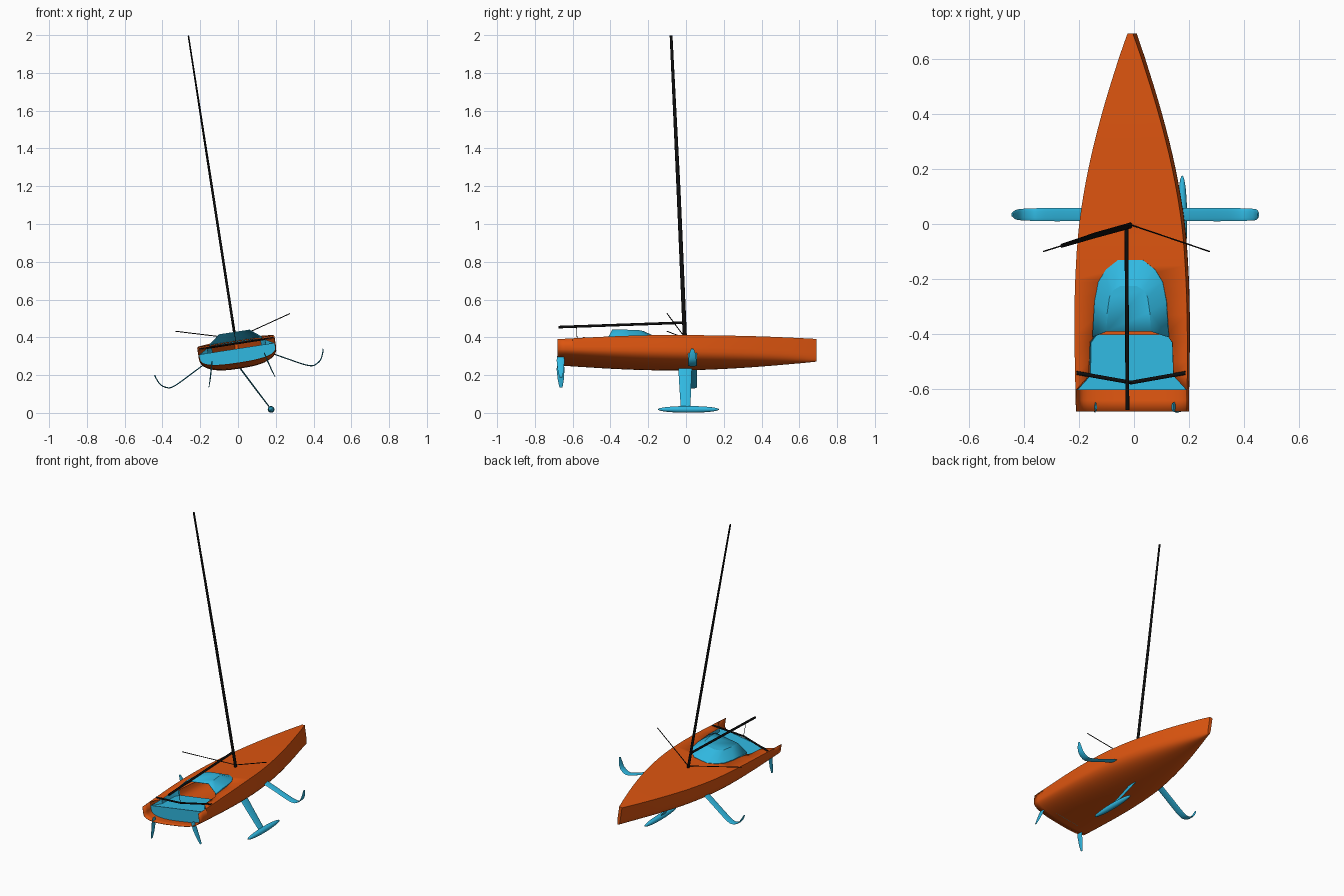
import bpy, bmesh, math
from mathutils import Vector, Matrix

if "Cube" in bpy.data.objects:
    bpy.data.objects.remove(bpy.data.objects["Cube"])

# Heeled attitude of the whole boat
HEEL = Matrix.Translation((0, 0, 0.3)) @ Matrix.Rotation(math.radians(-8.8), 4, 'Y')


def material(name, col):
    m = bpy.data.materials.new(name)
    m.diffuse_color = (*col, 1)
    m.use_nodes = True
    m.node_tree.nodes["Principled BSDF"].inputs["Base Color"].default_value = m.diffuse_color
    return m


ORANGE = material("orange", (0.72, 0.09, 0.005))
BLUE = material("blue", (0.03, 0.48, 0.75))
BLACK = material("black", (0.004, 0.004, 0.004))


def finish(bm, name, mat, angle=35):
    bmesh.ops.remove_doubles(bm, verts=bm.verts, dist=0.0003)
    bmesh.ops.recalc_face_normals(bm, faces=bm.faces)
    bm.transform(HEEL)
    me = bpy.data.meshes.new(name)
    bm.to_mesh(me)
    bm.free()
    me.materials.append(mat)
    ob = bpy.data.objects.new(name, me)
    bpy.context.collection.objects.link(ob)
    bpy.ops.object.select_all(action='DESELECT')
    ob.select_set(True)
    bpy.context.view_layer.objects.active = ob
    bpy.ops.object.shade_smooth_by_angle(angle=math.radians(angle))
    return ob


def loft(name, rings, mat, closed=True, caps=(True, True), angle=35):
    bm = bmesh.new()
    vs = [[bm.verts.new(p) for p in r] for r in rings]
    n = len(rings[0])
    for a, b in zip(vs, vs[1:]):
        for i in range(n if closed else n - 1):
            j = (i + 1) % n
            bm.faces.new((a[i], a[j], b[j], b[i]))
    for use, r in zip(caps, (vs[0], vs[-1])):
        if use:
            bm.faces.new(r)
    return finish(bm, name, mat, angle)


def blade(name, pts, mat, n=12):
    """Lens section swept along pts of (x, y, z, chord along y, thickness)."""
    rings = []
    for i, (x, y, z, c, t) in enumerate(pts):
        a, b = pts[max(i - 1, 0)], pts[min(i + 1, len(pts) - 1)]
        nrm = Vector((b[2] - a[2], 0, a[0] - b[0])).normalized()
        rings.append([Vector((x, y + c / 2 * math.cos(k * math.tau / n), z))
                      + nrm * (t / 2 * math.sin(k * math.tau / n)) for k in range(n)])
    return loft(name, rings, mat, angle=50)


def rod(name, p, q, r, mat, n=8):
    p, q = Vector(p), Vector(q)
    rot = (q - p).to_track_quat('Z', 'Y')
    circ = [rot @ Vector((r * math.cos(k * math.tau / n), r * math.sin(k * math.tau / n), 0))
            for k in range(n)]
    return loft(name, [[p + v for v in circ], [q + v for v in circ]], mat, angle=50)


def smooth(keys, y):
    """Cubic interpolation through rows of (y, values...)."""
    i = max(0, min(len(keys) - 2, sum(k[0] <= y for k in keys) - 1))
    slope = lambda j, c: ((keys[min(j + 1, len(keys) - 1)][c] - keys[max(j - 1, 0)][c])
                          / (keys[min(j + 1, len(keys) - 1)][0] - keys[max(j - 1, 0)][0]))
    h = keys[i + 1][0] - keys[i][0]
    t = (y - keys[i][0]) / h
    return [(2*t**3 - 3*t*t + 1) * keys[i][c] + (t**3 - 2*t*t + t) * h * slope(i, c)
            + (3*t*t - 2*t**3) * keys[i + 1][c] + (t**3 - t*t) * h * slope(i + 1, c)
            for c in range(1, len(keys[0]))]


# Hull: y, half beam, deck height, keel depth
HULL = [(-0.68, 0.204, 0.06, -0.036), (-0.4, 0.207, 0.074, -0.055), (-0.2, 0.203, 0.081, -0.064),
        (0, 0.188, 0.084, -0.066), (0.2, 0.154, 0.087, -0.061), (0.4, 0.104, 0.09, -0.051),
        (0.6, 0.042, 0.091, -0.037), (0.69, 0.01, 0.091, -0.029)]
# Cockpit opening: y, half width
HOLE = [(-0.6, 0.2), (-0.55, 0.155), (-0.43, 0.152), (-0.4, 0.13), (-0.26, 0.1), (-0.21, 0.05), (-0.2, 0)]


def half_section(y, top):
    b, d, k = smooth(HULL, y)
    s, e = 0.02, 0.73
    pts = [(b, d if top is None else top)]
    for i in range(11):
        a = i * math.pi / 20
        pts.append((b * max(math.cos(a), 0) ** e, s - (s - k) * math.sin(a) ** e))
    pts[-1] = (0, k)
    return pts


def hole_width(y):
    if y < -0.6:
        return smooth(HULL, y)[0]
    for (y0, c0), (y1, c1) in zip(HOLE, HOLE[1:]):
        if y0 <= y <= y1:
            return c0 + (c1 - c0) * (y - y0) / (y1 - y0)
    return 0


ys = [-0.68, -0.64, -0.601] + [h[0] for h in HOLE] + [-0.5, -0.33] + [-0.15 + 0.05 * i for i in range(17)] + [0.69]
rings = []
for y in sorted(ys):
    half = half_section(y, None)
    half = [(hole_width(y), half[0][1])] + half
    rings.append([(x, y, z) for x, z in half] + [(-x, y, z) for x, z in half[-2::-1]])
hull = loft("hull_and_deck", rings, ORANGE, closed=False, caps=(False, True))
shell = hull.modifiers.new("skin", 'SOLIDIFY')
shell.thickness = 0.003
shell.offset = -1

# Transom plate and cockpit liner
half = half_section(-0.6, 0.04)
outline = [(x * 0.985, z) for x, z in half]
outline += [(-x, z) for x, z in outline[-2::-1]]
loft("transom", [[(x, y, z) for x, z in outline] for y in (-0.602, -0.598)], BLUE)
loft("cockpit", [[(-c, y, d), (-c, y, 0.038), (c, y, 0.038), (c, y, d)]
                 for y, c, d in ((-0.6, 0.2, 0.04), (-0.55, 0.154, 0.066), (-0.43, 0.151, 0.072), (-0.4, 0.13, 0.073))],
     BLUE, closed=False, caps=(False, False))

# Coachroof, open at the back
base = [(0.14, -0.41), (0.132, -0.28), (0.118, -0.21), (0.09, -0.165), (0.045, -0.13)]
crown = [(0.082, -0.39), (0.078, -0.32), (0.07, -0.265), (0.055, -0.24), (0.03, -0.225)]
both = lambda o, z: [(x, y, z) for x, y in o] + [(-x, y, z) for x, y in o[::-1]]
roof = loft("coachroof", [both(base, 0.074), both(base, 0.084), both(crown, 0.13)], BLUE,
            closed=False, caps=(False, True), angle=20)
skin = roof.modifiers.new("skin", 'SOLIDIFY')
skin.thickness = 0.003

# Mast, boom, mainsheet and traveller
blade("mast", [(0, -0.005, 0.075, 0.022, 0.014), (0, -0.04, 0.9, 0.021, 0.013),
               (0, -0.079, 1.717, 0.015, 0.008)], BLACK)
rod("boom", (0, -0.005, 0.18), (0, -0.675, 0.156), 0.007, BLACK)
rod("mainsheet", (0, -0.575, 0.07), (0, -0.58, 0.158), 0.0015, BLACK)
blade("traveller", [(-0.2, -0.54, 0.068, 0.014, 0.01), (0, -0.575, 0.068, 0.014, 0.01),
                    (0.2, -0.54, 0.068, 0.014, 0.01)], BLACK)

# Keel fin and bulb, canted to one side
blade("keel_fin", [(-0.012, -0.005, -0.04, 0.074, 0.008), (0.06, -0.004, -0.175, 0.062, 0.008),
                   (0.13, -0.002, -0.304, 0.05, 0.006)], BLUE)
rings = []
for i in range(17):
    a = math.pi * i / 16
    r = 0.0175 * math.sin(a) + 0.0004
    rings.append([(0.13 + r * math.cos(k * math.tau / 16), 0.013 - 0.162 * math.cos(a),
                   -0.305 + r * math.sin(k * math.tau / 16)) for k in range(16)])
loft("keel_bulb", rings, BLUE, angle=60)

# Mirrored pairs: deck spreaders, rudders, curved side foils
FOIL = [(0, 0.17, -0.008, 0.048), (1, 0.25, -0.05, 0.048), (2, 0.316, -0.085, 0.048), (3, 0.36, -0.105, 0.047),
        (4, 0.39, -0.109, 0.045), (5, 0.425, -0.09, 0.042), (6, 0.443, -0.058, 0.034), (7, 0.452, -0.03, 0.014)]
for s, side in ((-1, "left"), (1, "right")):
    rod("spreader_" + side, (0, -0.002, 0.095), (s * 0.306, -0.1, 0.181), 0.0025, BLACK)
    blade("rudder_" + side, [(s * 0.14, -0.664, -0.004, 0.03, 0.006), (s * 0.15, -0.664, -0.045, 0.042, 0.007),
                             (s * 0.165, -0.663, -0.1, 0.032, 0.006), (s * 0.178, -0.662, -0.14, 0.016, 0.003)], BLUE)
    path = []
    for i in range(29):
        x, z, c = smooth(FOIL, i / 4)
        path.append((s * x, 0.034, z, c, 0.006))
    blade("side_foil_" + side, path, BLUE)
